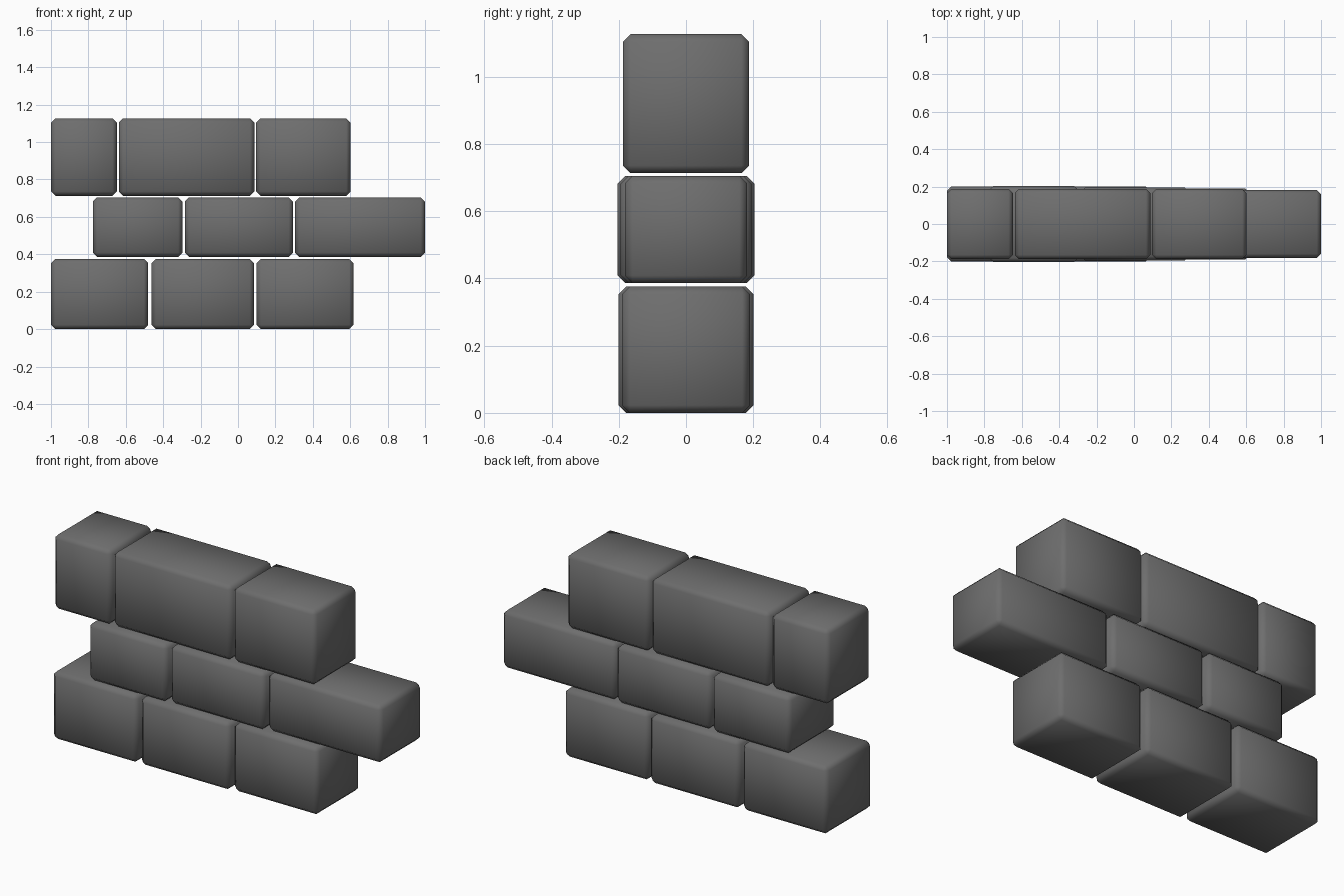
import bpy
import bmesh

if "Cube" in bpy.data.objects:
    bpy.data.objects.remove(bpy.data.objects["Cube"])

stone = bpy.data.materials.new("dark grey stone")
stone.diffuse_color = (0.155, 0.155, 0.155, 1.0)
stone.use_nodes = True
stone.node_tree.nodes["Principled BSDF"].inputs["Base Color"].default_value = stone.diffuse_color

CHAMFER = 0.023


def block(name, x0, x1, z0, z1, half_depth):
    """One stone: a box with a single chamfer on every edge, smooth shaded."""
    bm = bmesh.new()
    bmesh.ops.create_cube(bm, size=1.0)
    for v in bm.verts:
        v.co.x *= x1 - x0
        v.co.y *= 2 * half_depth
        v.co.z *= z1 - z0
    bmesh.ops.bevel(bm, geom=bm.edges[:], offset=CHAMFER, segments=1,
                    affect='EDGES', clamp_overlap=True)
    for f in bm.faces:
        f.smooth = True
    mesh = bpy.data.meshes.new(name)
    bm.to_mesh(mesh)
    bm.free()
    mesh.materials.append(stone)
    obj = bpy.data.objects.new(name, mesh)
    obj.location = ((x0 + x1) / 2, 0, (z0 + z1) / 2)
    bpy.context.collection.objects.link(obj)


# Courses: name, bottom, top, then (left, right, half depth) of each stone
courses = [
    ("bottom_stone", 0.0, 0.376,
     [(-1.0, -0.48, 0.201), (-0.462, 0.085, 0.201), (0.1, 0.618, 0.19)]),
    ("middle_stone", 0.386, 0.705,
     [(-0.776, -0.297, 0.204), (-0.284, 0.294, 0.195), (0.305, 1.0, 0.182)]),
    ("top_stone", 0.713, 1.127,
     [(-1.0, -0.648, 0.188), (-0.637, 0.087, 0.188), (0.096, 0.602, 0.188)]),
]

for name, z0, z1, stones in courses:
    for i, (x0, x1, depth) in enumerate(stones, 1):
        block(f"{name}_{i}", x0, x1, z0, z1, depth)
